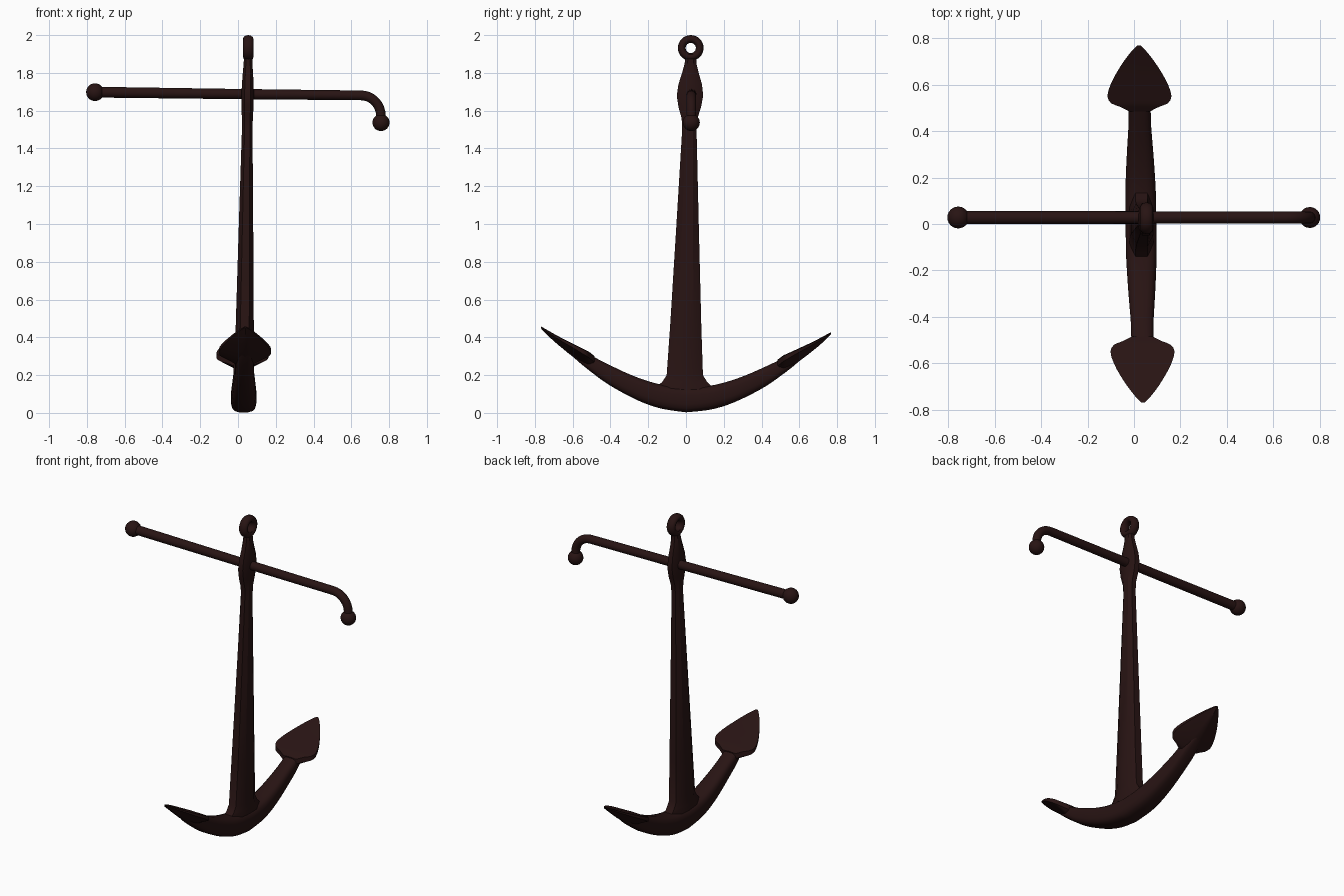
import bpy, bmesh, math
from mathutils import Vector

if "Cube" in bpy.data.objects:
    bpy.data.objects.remove(bpy.data.objects["Cube"])

iron = bpy.data.materials.new("dark rusty iron")
iron.diffuse_color = (0.021, 0.0068, 0.0065, 1)
iron.use_nodes = True
iron.node_tree.nodes["Principled BSDF"].inputs["Base Color"].default_value = iron.diffuse_color


def finish(ob, angle=35):
    ob.data.materials.append(iron)
    bpy.ops.object.select_all(action='DESELECT')
    ob.select_set(True)
    bpy.context.view_layer.objects.active = ob
    bpy.ops.object.shade_smooth_by_angle(angle=math.radians(angle))
    return ob


def loft(name, rings, angle=35):
    """Skin a list of equal-length point rings and cap both ends."""
    bm = bmesh.new()
    vs = [[bm.verts.new(p) for p in r] for r in rings]
    n = len(vs[0])
    for a, b in zip(vs, vs[1:]):
        for i in range(n):
            j = (i + 1) % n
            bm.faces.new((a[i], a[j], b[j], b[i]))
    bm.faces.new(vs[0])
    bm.faces.new(vs[-1])
    bmesh.ops.recalc_face_normals(bm, faces=bm.faces)
    me = bpy.data.meshes.new(name)
    bm.to_mesh(me)
    bm.free()
    ob = bpy.data.objects.new(name, me)
    bpy.context.collection.objects.link(ob)
    return finish(ob, angle)


def smooth(rows, steps=3):
    """Catmull-Rom interpolation between station rows."""
    rows = [Vector(r) for r in rows]
    out = []
    for i in range(len(rows) - 1):
        p0, p1, p2, p3 = rows[max(i - 1, 0)], rows[i], rows[i + 1], rows[min(i + 2, len(rows) - 1)]
        for k in range(steps):
            t = k / steps
            out.append(0.5 * (2 * p1 + (p2 - p0) * t + (2 * p0 - 5 * p1 + 4 * p2 - p3) * t * t
                              + (3 * p1 - p0 - 3 * p2 + p3) * t ** 3))
    return out + [rows[-1]]


def rounded(n, power):
    """Unit rounded-square outline."""
    pts = []
    for i in range(n):
        a = 2 * math.pi * (i + 0.5) / n
        c, s = math.cos(a), math.sin(a)
        pts.append((math.copysign(abs(c) ** power, c), math.copysign(abs(s) ** power, s)))
    m = max(p[0] for p in pts)
    return [(x / m, y / m) for x, y in pts]


# shank: z, half width x, half depth y
shank = [(0.07, 0.052, 0.19), (0.14, 0.052, 0.145), (0.165, 0.051, 0.118), (0.20, 0.050, 0.096),
         (0.45, 0.048, 0.083), (1.0, 0.038, 0.059), (1.5, 0.028, 0.038), (1.56, 0.029, 0.042),
         (1.62, 0.032, 0.060), (1.68, 0.033, 0.070), (1.74, 0.031, 0.062), (1.80, 0.027, 0.044),
         (1.85, 0.023, 0.031), (1.90, 0.022, 0.030)]
octagon = rounded(8, 0.8)
loft("shank", [[(0.03 + 0.0125 * z + x * hx, -0.01 + 0.0185 * z + y * hy, z) for x, y in octagon]
               for z, hx, hy in shank], 30)

# eye at the top
bpy.ops.mesh.primitive_torus_add(major_radius=0.0475, minor_radius=0.0205, major_segments=32,
                                 minor_segments=12, location=(0.054, 0.025, 1.932),
                                 rotation=(0, math.pi / 2, 0))
eye = bpy.context.object
eye.name = "shackle_eye"
eye.scale.z = 1.35
finish(eye, 60)


def place(x, y, z):
    # the arms lean and twist slightly
    return (0.03 - 0.012 * y + x, y, z - 0.02 * y)


# curved arms: distance from middle, half width, top z, bottom z
arm = [(0.0, 0.066, 0.135, 0.003), (0.12, 0.066, 0.145, 0.018), (0.22, 0.062, 0.17, 0.047),
       (0.32, 0.056, 0.207, 0.092), (0.42, 0.049, 0.253, 0.148), (0.50, 0.047, 0.292, 0.205),
       (0.57, 0.038, 0.325, 0.26), (0.63, 0.02, 0.36, 0.315)]
half = smooth(arm)
stations = [(-r[0], r[1], r[2], r[3]) for r in reversed(half[1:])] + [tuple(r) for r in half]
box = rounded(16, 0.62)
loft("curved_arms", [[place(x * hw, y, (zt + zb) / 2 + v * (zt - zb) / 2) for x, v in box]
                     for y, hw, zt, zb in stations], 50)

# spade flukes: distance, half width, top z, ridge z, edge thickness
fluke = [(0.485, 0.045, 0.288, 0.215, 0.03), (0.505, 0.085, 0.304, 0.228, 0.03),
         (0.52, 0.122, 0.314, 0.235, 0.028), (0.55, 0.138, 0.328, 0.253, 0.024),
         (0.60, 0.124, 0.352, 0.286, 0.018), (0.65, 0.098, 0.376, 0.325, 0.014),
         (0.70, 0.066, 0.402, 0.366, 0.010), (0.745, 0.031, 0.427, 0.408, 0.007),
         (0.768, 0.008, 0.440, 0.432, 0.005)]
for side, sgn in (("front", -1), ("back", 1)):
    rings = []
    for d, w, zt, zb, e in smooth(fluke, 2):
        prof = [(-w, zt), (0, zt + 0.003), (w, zt), (w, zt - e), (0.25 * w, zb + 0.006),
                (0, zb), (-0.25 * w, zb + 0.006), (-w, zt - e)]
        rings.append([place(x, sgn * d, z) for x, z in prof])
    loft(side + "_fluke", rings, 40)

# stock bar with a bent end
path = [(-0.757, 1.698), (0.0, 1.688), (0.65, 1.681)]
path += [(0.65 + 0.106 * math.sin(a), 1.575 + 0.106 * math.cos(a))
         for a in [math.radians(10 * k) for k in range(1, 10)]] + [(0.757, 1.54)]
rings = []
for i, (x, z) in enumerate(path):
    p, q = path[max(i - 1, 0)], path[min(i + 1, len(path) - 1)]
    t = Vector((q[0] - p[0], 0, q[1] - p[1])).normalized()
    nrm = Vector((-t.z, 0, t.x))
    r = 0.0285 - 0.002 * (x + 0.757)
    rings.append([Vector((x, 0.028 + r * math.sin(a), z)) + nrm * r * math.cos(a)
                  for a in [2 * math.pi * k / 16 for k in range(16)]])
loft("stock_bar", rings, 50)

# ball ends
for name, x, z, r in (("straight_end_ball", -0.757, 1.698, 0.047), ("bent_end_ball", 0.757, 1.537, 0.045)):
    bpy.ops.mesh.primitive_uv_sphere_add(segments=24, ring_count=14, radius=r, location=(x, 0.028, z))
    bpy.context.object.name = name
    finish(bpy.context.object, 60)
